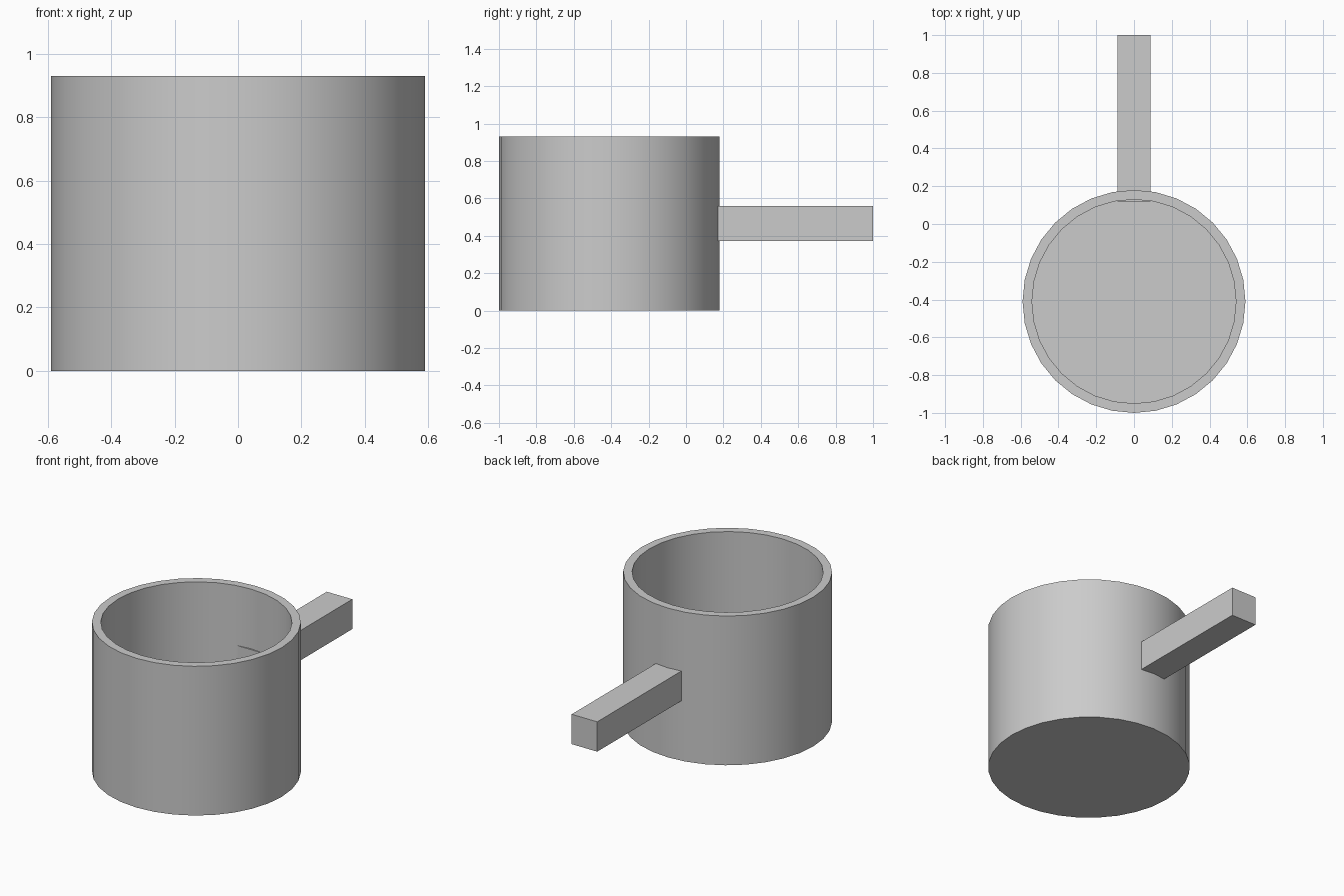
import bpy
import bmesh
import math

cube = bpy.data.objects.get("Cube")
if cube:
    bpy.data.objects.remove(cube, do_unlink=True)

grey = bpy.data.materials.new("light grey")
grey.use_nodes = True
COLOUR = (0.6, 0.6, 0.6, 1.0)
grey.diffuse_color = COLOUR
grey.node_tree.nodes["Principled BSDF"].inputs["Base Color"].default_value = COLOUR


def add_object(name, bm, location):
    bmesh.ops.recalc_face_normals(bm, faces=bm.faces)
    mesh = bpy.data.meshes.new(name)
    bm.to_mesh(mesh)
    bm.free()
    mesh.materials.append(grey)
    obj = bpy.data.objects.new(name, mesh)
    obj.location = location
    bpy.context.collection.objects.link(obj)
    return obj


# Pot: a wall profile lathed around z, closed with an outer base and inner floor
SIDES = 32
PROFILE = [(0.59, 0.0), (0.59, 0.93), (0.54, 0.93), (0.54, 0.05)]  # radius, height
bm = bmesh.new()
rings = []
for radius, height in PROFILE:
    angles = [2 * math.pi * i / SIDES for i in range(SIDES)]
    rings.append([bm.verts.new((radius * math.cos(a), radius * math.sin(a), height))
                  for a in angles])
for low, high in zip(rings, rings[1:]):
    for i in range(SIDES):
        j = (i + 1) % SIDES
        bm.faces.new((low[i], low[j], high[j], high[i]))
bm.faces.new(rings[0])
bm.faces.new(rings[-1])
pot = add_object("pot", bm, (0, -0.41, 0))

# Smooth walls with crisp rims
bpy.ops.object.select_all(action='DESELECT')
pot.select_set(True)
bpy.context.view_layer.objects.active = pot
bpy.ops.object.shade_smooth_by_angle(angle=math.radians(30))

# Handle: straight square bar that just breaks through the inner wall
bm = bmesh.new()
bmesh.ops.create_cube(bm, size=1.0)
bmesh.ops.scale(bm, vec=(0.176, 0.88, 0.186), verts=bm.verts)
add_object("handle", bm, (0, 0.56, 0.465))
